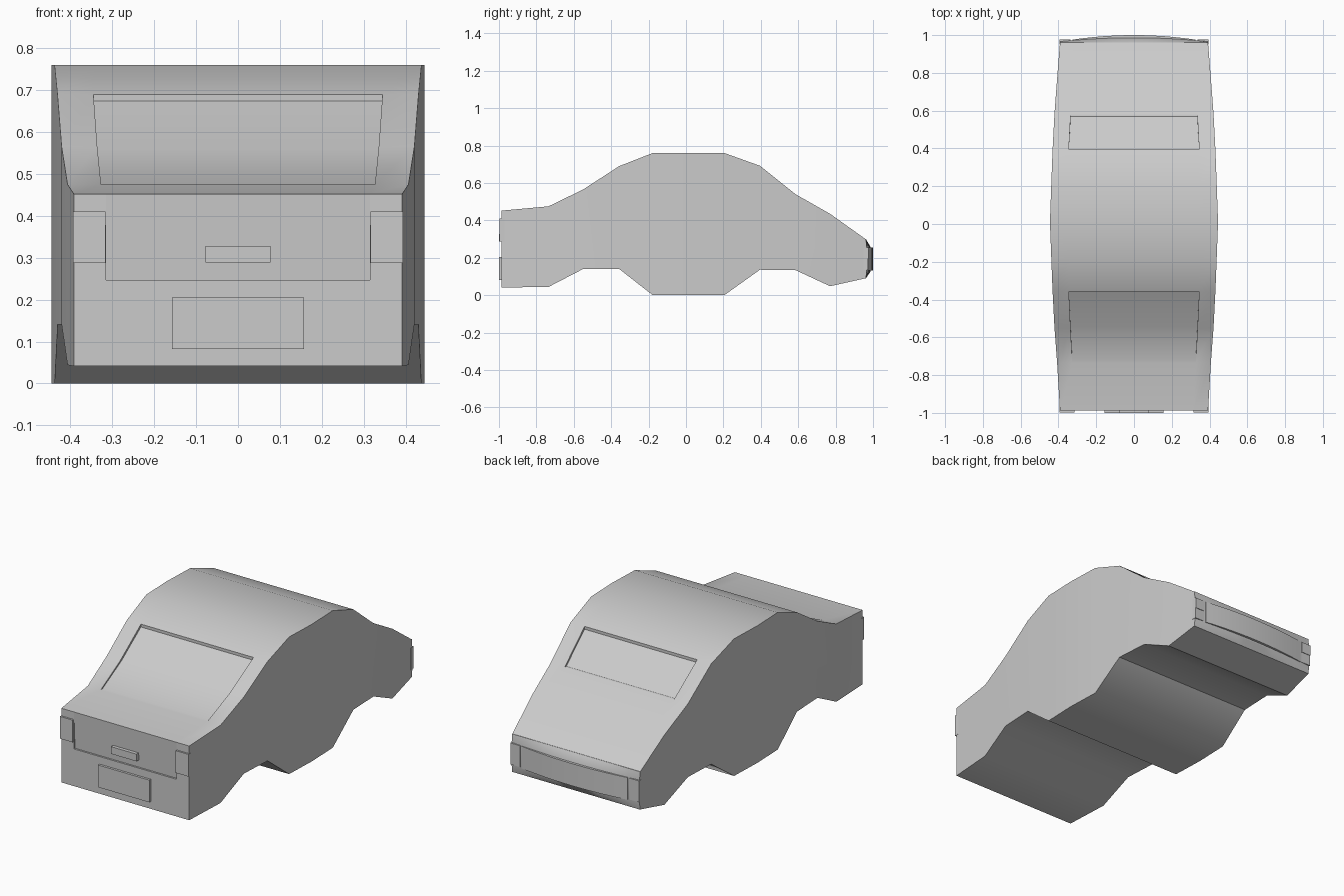
import bpy, bmesh
from math import radians
from mathutils import Vector

if "Cube" in bpy.data.objects:
    bpy.data.objects.remove(bpy.data.objects["Cube"])


def finish(name, bm, angle=32):
    bmesh.ops.recalc_face_normals(bm, faces=bm.faces)
    me = bpy.data.meshes.new(name)
    bm.to_mesh(me)
    bm.free()
    ob = bpy.data.objects.new(name, me)
    bpy.context.collection.objects.link(ob)
    bpy.ops.object.select_all(action='DESELECT')
    bpy.context.view_layer.objects.active = ob
    ob.select_set(True)
    bpy.ops.object.shade_smooth_by_angle(angle=radians(angle))
    return ob


def box(name, x0, x1, y0, y1, z0, z1):
    bm = bmesh.new()
    bmesh.ops.create_cube(bm, size=1)
    for v in bm.verts:
        v.co = ((x0 + x1) / 2 + v.co.x * (x1 - x0),
                (y0 + y1) / 2 + v.co.y * (y1 - y0),
                (z0 + z1) / 2 + v.co.z * (z1 - z0))
    return finish(name, bm)


# Body stations: y, top z, bottom z, half width, half width of window column
stations = [
    (-0.987, 0.452, 0.041, 0.392, 0.315),
    (-0.735, 0.475, 0.044, 0.407, 0.327),
    (-0.55, 0.565, 0.14, 0.421, 0.336),
    (-0.357, 0.69, 0.14, 0.431, 0.345),
    (-0.178, 0.76, 0.0, 0.438, 0.345),
    (0.01, 0.76, 0.0, 0.445, 0.345),
    (0.205, 0.76, 0.0, 0.438, 0.345),
    (0.395, 0.692, 0.136, 0.431, 0.345),
    (0.585, 0.54, 0.134, 0.421, 0.335),
    (0.77, 0.435, 0.048, 0.407, 0.33),
    (0.96, 0.30, 0.09, 0.392, 0.32),
]
bm = bmesh.new()
rings = []
for y, zt, zb, w, c in stations:
    pts = [(-w, zt), (-c, zt), (c, zt), (w, zt), (w, zb), (-w, zb)]
    rings.append([bm.verts.new((x, y, z)) for x, z in pts])
windows = []
for i, (a, b) in enumerate(zip(rings, rings[1:])):
    for k in range(6):
        n = (k + 1) % 6
        f = bm.faces.new((a[k], a[n], b[n], b[k]))
        if k == 1 and i in (1, 2, 7):
            windows.append((i, f))
bm.faces.new(rings[-1])

# Front wall with a shallow panel whose lower edge is sunk in
r = rings[0]
lo = [bm.verts.new((s * 0.315, -0.987, 0.247)) for s in (-1, 1)]
sunk = [bm.verts.new((s * 0.315, -0.977, 0.247)) for s in (-1, 1)]
bm.faces.new((r[0], r[1], lo[0], lo[1], r[2], r[3], r[4], r[5]))
bm.faces.new((r[1], r[2], sunk[1], sunk[0]))
bm.faces.new((sunk[0], sunk[1], lo[1], lo[0]))
for s, e in ((0, r[1]), (1, r[2])):
    bm.faces.new((e, sunk[s], lo[s]))

# Sunken window panes
for group in ([f for i, f in windows if i < 5], [f for i, f in windows if i == 7]):
    res = bmesh.ops.extrude_face_region(bm, geom=group)
    vs = [g for g in res['geom'] if isinstance(g, bmesh.types.BMVert)]
    zs = [v.co.z for v in vs]
    for v in vs:
        t = (v.co.z - min(zs)) / (max(zs) - min(zs))
        v.co += Vector((0, (1 - t) * (-0.015 if v.co.y > 0 else 0.015), -0.016 * t))
    live = [f for f in group if f.is_valid]
    bmesh.ops.delete(bm, geom=live, context='FACES')
finish("car_body", bm, 36)


# Curved pieces on the far end: rows of (z, edge y, bulge)
def curved_piece(name, half, rows, back, n=12):
    bm = bmesh.new()
    grid = []
    for z, y, bulge in rows:
        xs = [half * (2 * i / n - 1) for i in range(n + 1)]
        grid.append([bm.verts.new((x, y + bulge * (1 - (x / half) ** 2), z)) for x in xs])
    for a, b in zip(grid, grid[1:]):
        for i in range(n):
            bm.faces.new((a[i], a[i + 1], b[i + 1], b[i]))
    edges = bm.edges[:]
    res = bmesh.ops.extrude_edge_only(bm, edges=[e for e in edges if e.is_boundary])
    rim = [g for g in res['geom'] if isinstance(g, bmesh.types.BMVert)]
    for v in rim:
        v.co.y = back
    bmesh.ops.holes_fill(bm, edges=[e for e in bm.edges if e.is_boundary])
    return finish(name, bm)


curved_piece("end_bumper", 0.392,
             [(0.09, 0.962, 0), (0.125, 0.966, 0.02), (0.26, 0.966, 0.02), (0.30, 0.962, 0)], 0.955)
curved_piece("end_grille", 0.325, [(0.132, 0.976, 0.024), (0.255, 0.976, 0.024)], 0.955)

# Lamps, plate and handle
for side, s in (("left", -1), ("right", 1)):
    a, b = sorted((s * 0.316, s * 0.394))
    box(f"{side}_tail_lamp", a, b, -0.997, -0.97, 0.287, 0.41)
    a, b = sorted((s * 0.335, s * 0.394))
    box(f"{side}_head_lamp", a, b, 0.95, 0.976, 0.195, 0.255)
    box(f"{side}_side_lamp", a, b, 0.95, 0.973, 0.135, 0.195)
box("number_plate", -0.157, 0.157, -1.0, -0.98, 0.082, 0.205)
box("trunk_handle", -0.078, 0.078, -1.0, -0.975, 0.288, 0.328)
